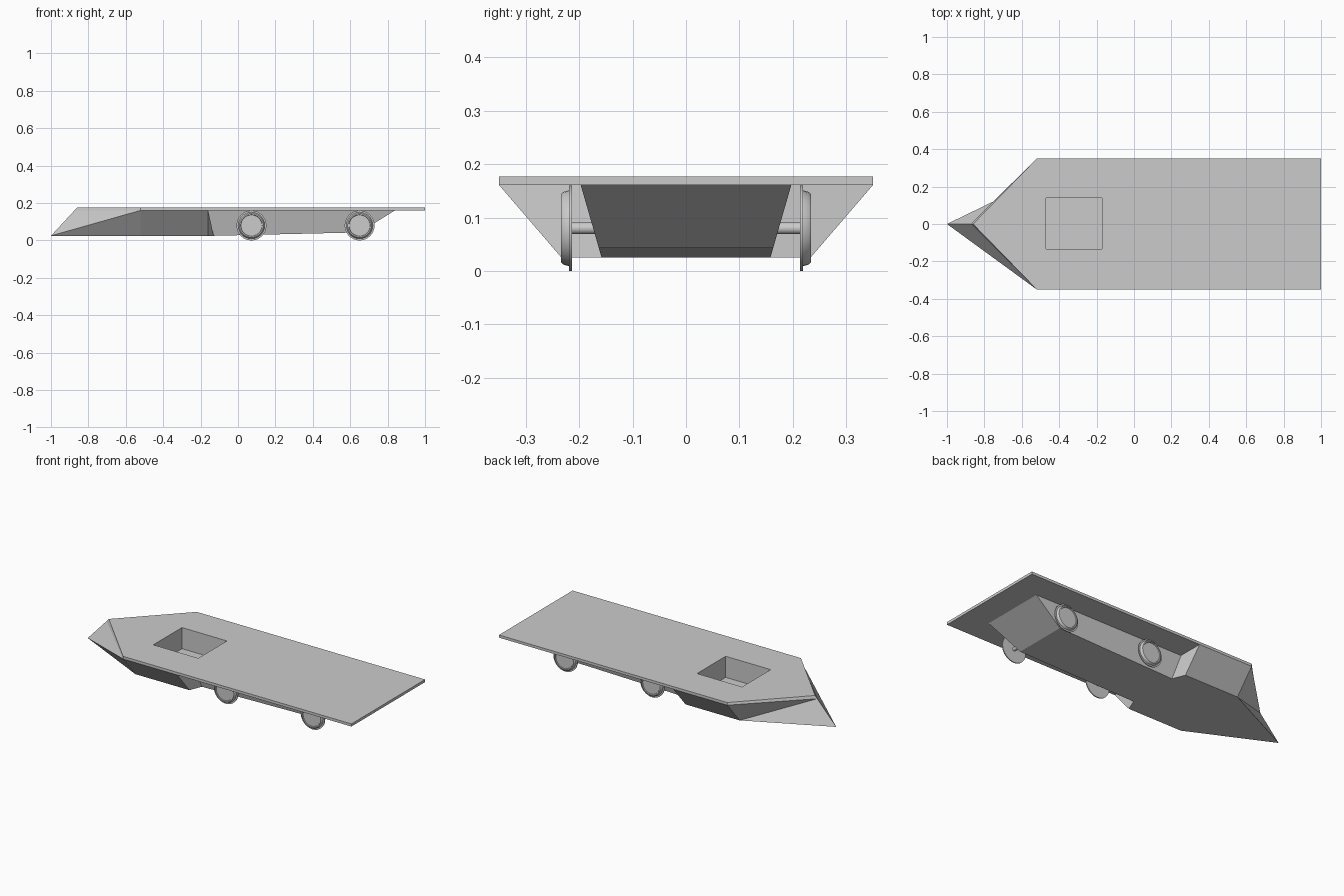
import bpy, bmesh, math

if "Cube" in bpy.data.objects:
    bpy.data.objects.remove(bpy.data.objects["Cube"])

# ---- hull: deck plate, pointed bow, flared panels and narrow keel as one shell
bm = bmesh.new()
v = {}


def point(name, x, y, z):
    v[name] = bm.verts.new((x, y, z))


def pair(name, x, y, z):
    # "-" is the front side, "+" the back side
    point(name + "-", x, -y, z)
    point(name + "+", x, y, z)


DECK, UNDER, BASE = 0.177, 0.161, 0.025
point("tip", -0.86, 0, DECK)
point("tip_low", -0.874, 0, UNDER)
point("nose", -1.0, 0, BASE)
pair("shoulder", -0.52, 0.35, DECK)
pair("shoulder_low", -0.52, 0.35, UNDER)
pair("tail", 1.0, 0.35, DECK)
pair("tail_low", 1.0, 0.35, UNDER)
pair("panel_top", -0.16, 0.35, UNDER)
pair("panel_bot", -0.16, 0.233, BASE)
pair("bow_bot", -0.52, 0.233, BASE)
pair("keel_top", -0.16, 0.197, UNDER)
pair("keel_bot", -0.13, 0.158, BASE)
pair("rear_top", 0.84, 0.197, UNDER)
pair("rear_bot", 0.65, 0.163, 0.043)


def face(names):
    bm.faces.new([v[n] for n in names.split()])


for s in "-+":
    for f in (
        "tip tip_low shoulder_low@ shoulder@",
        "shoulder@ shoulder_low@ panel_top@ tail_low@ tail@",
        "shoulder_low@ bow_bot@ panel_bot@ panel_top@",
        "panel_top@ panel_bot@ keel_bot@ keel_top@",
        "keel_top@ keel_bot@ rear_bot@ rear_top@",
    ):
        face(f.replace("@", s))
# bow cheeks are split along opposite diagonals
face("nose bow_bot- shoulder_low-")
face("nose shoulder_low- tip_low")
face("nose tip_low bow_bot+")
face("tip_low shoulder_low+ bow_bot+")
# top, stern, bottom, underside
face("tip shoulder- tail- tail+ shoulder+")
face("tail- tail_low- tail_low+ tail+")
face("nose bow_bot- panel_bot- keel_bot- keel_bot+ panel_bot+ bow_bot+")
face("keel_bot- rear_bot- rear_bot+ keel_bot+")
face("rear_bot- rear_top- rear_top+ rear_bot+")
face("panel_top- keel_top- rear_top- rear_top+ keel_top+ panel_top+ tail_low+ tail_low-")
bmesh.ops.recalc_face_normals(bm, faces=bm.faces)
mesh = bpy.data.meshes.new("hull")
bm.to_mesh(mesh)
bm.free()
hull = bpy.data.objects.new("hull", mesh)
bpy.context.collection.objects.link(hull)

# ---- square hatch recess in the deck
bpy.ops.mesh.primitive_cube_add(size=1, location=(-0.32, 0.002, 0.15))
cutter = bpy.context.object
cutter.name = "hatch_cutter"
cutter.scale = (0.30, 0.272, 0.20)
cutter.hide_render = True
mod = hull.modifiers.new("hatch", "BOOLEAN")
mod.operation = "DIFFERENCE"
mod.solver = "EXACT"
mod.object = cutter
bpy.context.view_layer.objects.active = hull
bpy.ops.object.modifier_apply(modifier=mod.name)
bpy.data.objects.remove(cutter)

# ---- flanged wheels: (radius, distance from centre line)
PROFILE = [(0, 0.213), (0.08, 0.213), (0.08, 0.219), (0.071, 0.219), (0.068, 0.229),
           (0.064, 0.2335), (0.058, 0.2335), (0.056, 0.229), (0, 0.229)]


def wheel(name, x, side):
    bm = bmesh.new()
    vs = [bm.verts.new((r, y * side, 0)) for r, y in PROFILE]
    es = [bm.edges.new(p) for p in zip(vs, vs[1:])]
    bmesh.ops.spin(bm, geom=vs + es, cent=(0, 0, 0), axis=(0, 1, 0),
                   angle=math.tau, steps=32, use_duplicate=False)
    bmesh.ops.remove_doubles(bm, verts=bm.verts, dist=1e-5)
    bmesh.ops.recalc_face_normals(bm, faces=bm.faces)
    me = bpy.data.meshes.new(name)
    bm.to_mesh(me)
    bm.free()
    ob = bpy.data.objects.new(name, me)
    ob.location = (x, 0, 0.08)
    bpy.context.collection.objects.link(ob)
    smooth(ob)


def smooth(ob):
    bpy.ops.object.select_all(action="DESELECT")
    ob.select_set(True)
    bpy.context.view_layer.objects.active = ob
    bpy.ops.object.shade_smooth_by_angle(angle=math.radians(30))


for label, x in (("middle", 0.072), ("rear", 0.65)):
    for side, sname in ((-1, "front"), (1, "back")):
        wheel(f"{label}_{sname}_wheel", x, side)
        # axle stub from the keel side to the wheel
        bpy.ops.mesh.primitive_cylinder_add(vertices=24, radius=0.011, depth=0.06,
                                            location=(x, side * 0.185, 0.08),
                                            rotation=(math.pi / 2, 0, 0))
        axle = bpy.context.object
        axle.name = f"{label}_{sname}_axle"
        smooth(axle)
